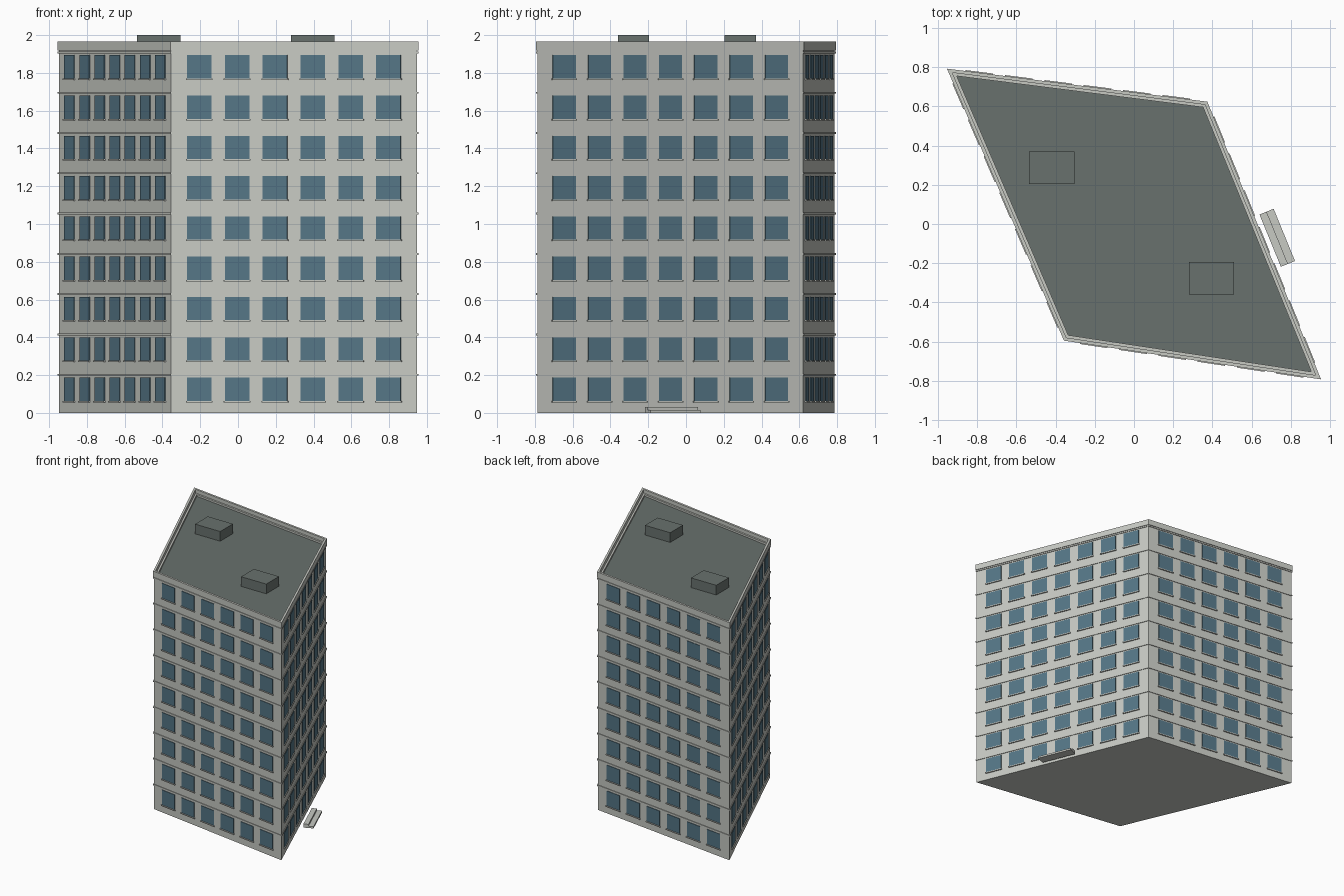
import bpy, bmesh
from mathutils import Vector

cube = bpy.data.objects.get("Cube")
if cube:
    bpy.data.objects.remove(cube, do_unlink=True)


def make_material(name, rgb):
    m = bpy.data.materials.new(name)
    m.use_nodes = True
    m.diffuse_color = (*rgb, 1)
    m.node_tree.nodes["Principled BSDF"].inputs["Base Color"].default_value = (*rgb, 1)
    return m


WALL = make_material("pale concrete", (0.57, 0.585, 0.545))
GLASS = make_material("blue glass", (0.09, 0.18, 0.238))
ROOF = make_material("dark roofing", (0.14, 0.166, 0.154))

# Skewed four-sided footprint, counter-clockwise from the front left corner
PLAN = [Vector(p) for p in ((-0.354, -0.591), (0.947, -0.787),
                            (0.371, 0.620), (-0.947, 0.787))]
FLOORS, STOREY, ROOF_Z, TOP_Z = 9, 0.2133, 1.92, 1.965


def edge_frame(i):
    """Start corner, along direction, outward direction and length of a wall."""
    p, q = PLAN[i], PLAN[(i + 1) % 4]
    along = (q - p).normalized()
    return p, along, Vector((along.y, -along.x)), (q - p).length


def offset_plan(d):
    """Footprint with every wall moved outward by d."""
    result = []
    for i in range(4):
        n1, n2 = edge_frame(i - 1 if i else 3)[2], edge_frame(i)[2]
        result.append(PLAN[i] + (n1 + n2) * d / (1 + n1.dot(n2)))
    return result


def finish(name, bm, *mats):
    bmesh.ops.recalc_face_normals(bm, faces=bm.faces)
    mesh = bpy.data.meshes.new(name)
    bm.to_mesh(mesh)
    bm.free()
    for m in mats:
        mesh.materials.append(m)
    obj = bpy.data.objects.new(name, mesh)
    bpy.context.collection.objects.link(obj)
    return obj


def add_prism(bm, outline, z0, z1):
    low = [bm.verts.new((p.x, p.y, z0)) for p in outline]
    high = [bm.verts.new((p.x, p.y, z1)) for p in outline]
    bm.faces.new(low[::-1])
    bm.faces.new(high)
    for i in range(len(low)):
        j = (i + 1) % len(low)
        bm.faces.new((low[i], low[j], high[j], high[i]))


def add_ring(bm, d_out, d_in, z0, z1):
    loops = [[bm.verts.new((p.x, p.y, z)) for p in offset_plan(d)]
             for d, z in ((d_out, z0), (d_out, z1), (d_in, z1), (d_in, z0))]
    for a, b in zip(loops, loops[1:] + loops[:1]):
        for i in range(4):
            j = (i + 1) % 4
            bm.faces.new((a[i], a[j], b[j], b[i]))


def add_wall_box(bm, wall, centre, width, d0, d1, z0, z1):
    """Box on a wall, between outward distances d0 and d1."""
    p, along, out, _ = edge_frame(wall)
    a, b = p + along * (centre - width / 2), p + along * (centre + width / 2)
    add_prism(bm, [a + out * d1, b + out * d1, b + out * d0, a + out * d0], z0, z1)


# Main block, roofing on its top face
bm = bmesh.new()
add_prism(bm, PLAN, 0, ROOF_Z)
bm.normal_update()
for f in bm.faces:
    f.material_index = int(f.normal.z > 0.5)
finish("main_block", bm, WALL, ROOF)

# Thin ledge above each storey
bm = bmesh.new()
for k in range(FLOORS):
    z = 0.197 + k * STOREY
    add_ring(bm, 0.005, -0.005, z, z + 0.01)
finish("storey_ledges", bm, WALL)

# Parapet with a low inner curb
bm = bmesh.new()
add_ring(bm, 0.005, -0.012, ROOF_Z - 0.002, TOP_Z)
add_ring(bm, -0.012, -0.026, ROOF_Z - 0.002, ROOF_Z + 0.015)
finish("roof_parapet", bm, WALL)

# Windows and sills, evenly spaced and centred on each wall
PITCH = 0.2025
panes, sills = bmesh.new(), bmesh.new()
for wall, count in enumerate((6, 7, 6, 7)):
    length = edge_frame(wall)[3]
    for col in range(count):
        centre = length / 2 + (col - (count - 1) / 2) * PITCH
        for k in range(FLOORS):
            z = 0.064 + k * STOREY
            add_wall_box(panes, wall, centre, 0.131, -0.002, 0.004, z, z + 0.123)
            add_wall_box(sills, wall, centre, 0.142, -0.002, 0.01, z - 0.008, z)
finish("window_panes", panes, GLASS)
finish("window_sills", sills, WALL)

# Two plant boxes on the roof
for name, x, y in (("rear_roof_box", -0.42, 0.287), ("front_roof_box", 0.396, -0.278)):
    bm = bmesh.new()
    corners = [Vector((x + sx * 0.115, y + sy * 0.083))
               for sx, sy in ((-1, -1), (1, -1), (1, 1), (-1, 1))]
    add_prism(bm, corners, ROOF_Z - 0.002, 2.0)
    finish(name, bm, ROOF)

# Entrance steps standing just off the long left wall
bm = bmesh.new()
add_wall_box(bm, 1, 0.745, 0.288, 0.033, 0.072, 0, 0.03)
add_wall_box(bm, 1, 0.745, 0.288, 0.072, 0.111, 0, 0.015)
finish("entrance_steps", bm, WALL)
